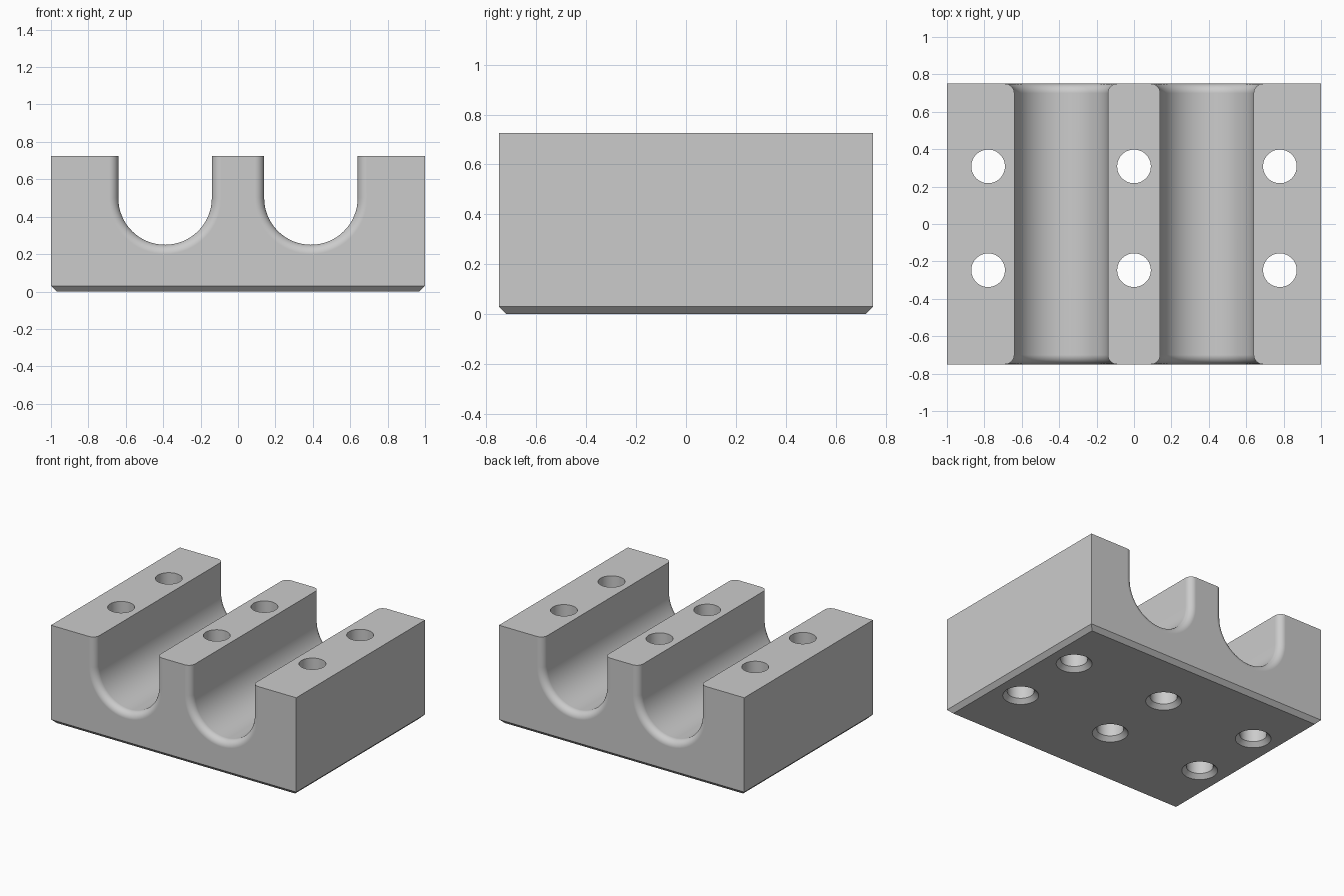
import bpy, bmesh
from math import sin, cos, pi, sqrt

if "Cube" in bpy.data.objects:
    bpy.data.objects.remove(bpy.data.objects["Cube"])

HX, HY, H, CHAMFER = 1.0, 0.75, 0.725, 0.03
BORE, FILLET, AXIS_Z = 0.25, 0.05, 0.50

grey = bpy.data.materials.new("light grey")
grey.use_nodes = True
colour = (0.6, 0.6, 0.6, 1)
grey.diffuse_color = colour
grey.node_tree.nodes["Principled BSDF"].inputs["Base Color"].default_value = colour


def loft(name, rings):
    """Closed solid skinned through rings of equal point count."""
    bm = bmesh.new()
    loops = [[bm.verts.new(p) for p in ring] for ring in rings]
    n = len(loops[0])
    for a, b in zip(loops, loops[1:]):
        for i in range(n):
            j = (i + 1) % n
            bm.faces.new((a[i], a[j], b[j], b[i]))
    bm.faces.new(loops[0][::-1])
    bm.faces.new(loops[-1])
    bmesh.ops.recalc_face_normals(bm, faces=bm.faces)
    mesh = bpy.data.meshes.new(name)
    bm.to_mesh(mesh)
    bm.free()
    mesh.materials.append(grey)
    obj = bpy.data.objects.new(name, mesh)
    bpy.context.collection.objects.link(obj)
    return obj


def rectangle(inset, z):
    x, y = HX - inset, HY - inset
    return [(-x, -y, z), (x, -y, z), (x, y, z), (-x, y, z)]


def circle(x, y, r, z, n=48):
    return [(x + r * cos(2 * pi * i / n), y + r * sin(2 * pi * i / n), z) for i in range(n)]


def u_profile(x, y, grow, n=32):
    r = BORE + grow
    arc = [(x - r * cos(pi * i / n), y, AXIS_Z - r * sin(pi * i / n)) for i in range(n + 1)]
    return [(x - r, y, 1)] + arc + [(x + r, y, 1)]


# Block with chamfered bottom edge
block = loft("clamp_block", [rectangle(CHAMFER, 0), rectangle(0, CHAMFER), rectangle(0, H)])
cutters = []

# U-shaped channels flaring out in a rounded lip at both ends
lip = []
for i in range(9):
    a = pi / 2 * i / 8
    lip.append((HY - FILLET + FILLET * sin(a), FILLET * (1 - cos(a))))
lip.append((HY + 0.02, FILLET))
stations = [(-y, g) for y, g in reversed(lip)] + lip
for x in (-0.39, 0.39):
    cutters.append(loft("channel_cutter", [u_profile(x, y, g) for y, g in stations]))

# Bolt holes, countersunk from below
for x in (-0.78, 0, 0.78):
    for y in (-0.247, 0.308):
        steps = [(0.13, -0.01), (0.12, 0), (0.09, 0.03), (0.09, 1)]
        cutters.append(loft("hole_cutter", [circle(x, y, r, z) for r, z in steps]))

# Cut everything, then keep only the finished block
for cutter in cutters:
    mod = block.modifiers.new("cut", "BOOLEAN")
    mod.operation, mod.solver, mod.object = "DIFFERENCE", "EXACT", cutter
graph = bpy.context.evaluated_depsgraph_get()
finished = bpy.data.meshes.new_from_object(block.evaluated_get(graph))
block.modifiers.clear()
block.data = finished
block.data.name = "clamp_block"
for cutter in cutters:
    bpy.data.objects.remove(cutter)

# Smooth curved walls, crisp edges, flat planes
bpy.ops.object.select_all(action="DESELECT")
block.select_set(True)
bpy.context.view_layer.objects.active = block
bpy.ops.object.shade_smooth_by_angle(angle=pi / 6)
weighted = block.modifiers.new("flat planes", "WEIGHTED_NORMAL")
weighted.keep_sharp = True
